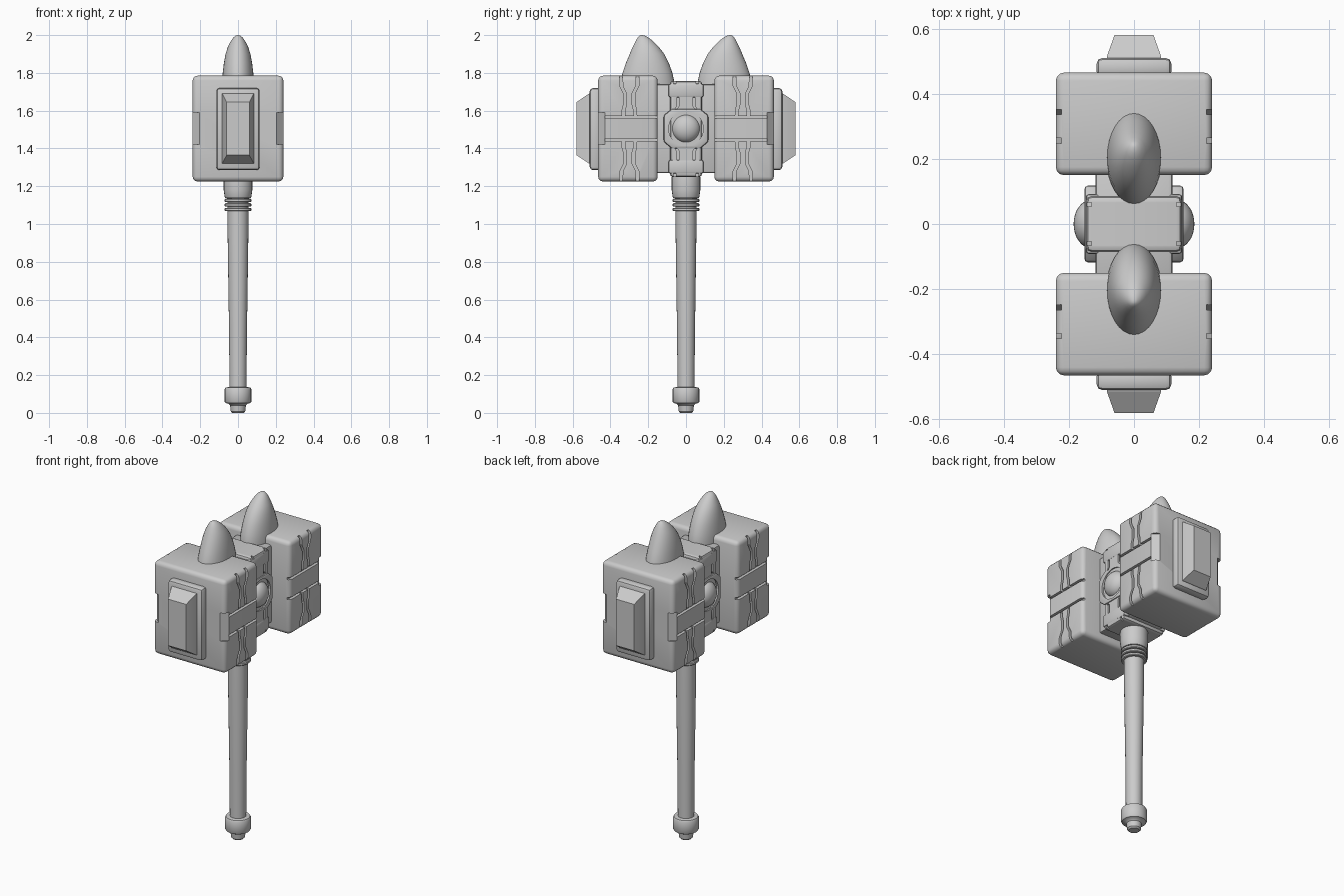
import bpy, bmesh, math
from mathutils import Matrix, Vector

if "Cube" in bpy.data.objects:
    bpy.data.objects.remove(bpy.data.objects["Cube"])

ZC = 1.505  # centre height of the head


def finish(bm, name, angle=35):
    bmesh.ops.recalc_face_normals(bm, faces=bm.faces[:])
    me = bpy.data.meshes.new(name)
    bm.to_mesh(me)
    bm.free()
    ob = bpy.data.objects.new(name, me)
    bpy.context.collection.objects.link(ob)
    if angle:
        smooth(ob, angle)
    return ob


def smooth(ob, angle=35):
    bpy.ops.object.select_all(action='DESELECT')
    ob.select_set(True)
    bpy.context.view_layer.objects.active = ob
    bpy.ops.object.shade_smooth_by_angle(angle=math.radians(angle))


def add_box(bm, lo, hi, rot=None):
    lo, hi = Vector(lo), Vector(hi)
    m = Matrix.Translation((lo + hi) / 2)
    if rot:
        m = m @ Matrix.Rotation(rot, 4, 'Z')
    bmesh.ops.create_cube(bm, size=1, matrix=m @ Matrix.Diagonal((*(hi - lo), 1)))


def box(name, lo, hi, bevel, segments=2):
    bm = bmesh.new()
    add_box(bm, lo, hi)
    bmesh.ops.bevel(bm, geom=bm.edges[:], offset=bevel, segments=segments,
                    profile=0.5, affect='EDGES')
    return finish(bm, name)


def prism(bm, pts, x0, x1):
    """Extrude a (y, z) outline from x0 to x1."""
    a = [bm.verts.new((x0, y, z)) for y, z in pts]
    b = [bm.verts.new((x1, y, z)) for y, z in pts]
    faces = [bm.faces.new(a[::-1]), bm.faces.new(b)]
    for i in range(len(pts)):
        j = (i + 1) % len(pts)
        faces.append(bm.faces.new((a[i], a[j], b[j], b[i])))
    return faces


def groove(bm, path, width, x0, x1):
    """Upright groove cutter following a (y, z) path, on both x sides and both z halves."""
    w = width / 2
    pts = [(y - w, z) for y, z in path] + [(y + w, z) for y, z in path[::-1]]
    for sx in (1, -1):
        for sz in (1, -1):
            prism(bm, [(y, ZC + sz * z) for y, z in pts], sx * x0, sx * x1)


def cut(ob, bm):
    cutter = finish(bm, "cutter", 0)
    mod = ob.modifiers.new("cut", 'BOOLEAN')
    mod.object, mod.operation, mod.solver = cutter, 'DIFFERENCE', 'EXACT'
    mod.use_self = True
    bpy.ops.object.select_all(action='DESELECT')
    ob.select_set(True)
    bpy.context.view_layer.objects.active = ob
    bpy.ops.object.modifier_apply(modifier=mod.name)
    bpy.data.objects.remove(cutter)
    smooth(ob)


def lathe(name, profile, sides=24):
    bm = bmesh.new()
    rings = [[bm.verts.new((r * math.cos(2 * math.pi * i / sides),
                            r * math.sin(2 * math.pi * i / sides), z))
              for i in range(sides)] for r, z in profile]
    loft(bm, rings)
    return finish(bm, name)


def loft(bm, rings):
    n = len(rings[0])
    for a, b in zip(rings, rings[1:]):
        for i in range(n):
            bm.faces.new((a[i], a[(i + 1) % n], b[(i + 1) % n], b[i]))
    bm.faces.new(rings[0][::-1])
    bm.faces.new(rings[-1])


ends = []  # parts repeated on the other end of the head

# Striking block with hourglass grooves, side band and notched outer corners
block = box("hammer_block", (-.24, .15, 1.225), (.24, .465, 1.785), .025, 3)
bm = bmesh.new()
for s in (1, -1):
    path = [(.30 + s * y, z) for y, z in
            ((.032, .055), (.030, .10), (.022, .13), (.022, .185), (.042, .225), (.045, .30))]
    groove(bm, path, .016, .222, .30)
    for z in (ZC - .06, ZC + .06):
        add_box(bm, (s * .261 - .039, .10, z - .007), (s * .261 + .039, .43, z + .007))
    d = .1
    c = Vector((s * (.2225 + d * .7071), .4475 + d * .7071, ZC))
    h = Vector((d, d, .085))
    add_box(bm, c - h, c + h, math.pi / 4)
cut(block, bm)
ends.append(block)

# End plate and tapered striking face
ends.append(box("end_plate", (-.115, .45, 1.285), (.115, .51, 1.72), .018, 2))
bm = bmesh.new()
loft(bm, [[bm.verts.new((sx * x, y, ZC + sz * z)) for sx, sz in ((1, 1), (-1, 1), (-1, -1), (1, -1))]
          for x, y, z in ((.085, .50, .188), (.083, .515, .184), (.06, .58, .14))])
ends.append(finish(bm, "striking_face", 15))

# Rounded horn: stacked ellipses (z, outer y, inner y, half width)
bm = bmesh.new()
rings = []
for z, yo, yi, hx in ((1.68, .35, .06, .085), (1.75, .348, .061, .085), (1.80, .336, .072, .081),
                      (1.85, .319, .090, .075), (1.90, .298, .115, .066), (1.94, .281, .146, .053),
                      (1.97, .266, .176, .037), (1.988, .255, .200, .024), (1.997, .247, .217, .012),
                      (2.0, .240, .230, .004)):
    rings.append([bm.verts.new((hx * math.cos(t), (yo + yi) / 2 + (yo - yi) / 2 * math.sin(t), z))
                  for t in (2 * math.pi * i / 32 for i in range(32))])
loft(bm, rings)
ends.append(finish(bm, "horn", 50))

for ob in ends:
    twin = ob.copy()
    twin.data = ob.data.copy()
    twin.name = "rear_" + ob.name
    twin.data.transform(Matrix.Rotation(math.pi, 4, 'Z'))
    bpy.context.collection.objects.link(twin)
    ob.name, twin.name = "rear_" + ends[ends.index(ob)].name, "front_" + ob.name

# Head core
box("connector", (-.118, -.17, 1.27), (.118, .17, 1.74), .012)
core = box("centre_block", (-.145, -.085, 1.25), (.145, .085, 1.757), .015)
bm = bmesh.new()
for s in (1, -1):
    groove(bm, [(s * y, z) for y, z in ((.062, .09), (.042, .12), (.042, .17), (.06, .20), (.06, .30))],
           .012, .13, .2)
cut(core, bm)

# Side plates flaring out around a domed stud
half = [(.085, .225), (.085, .175), (.07, .15), (.072, .115), (.115, .075)]
for side, s in (("right", 1), ("left", -1)):
    for name, lim in (("flare_plate", .152),):
        bm = bmesh.new()
        pts = [(.118, .07), (.118, -.07), (.075, -.105), (-.075, -.105),
               (-.118, -.07), (-.118, .07), (-.075, .105), (.075, .105)]
        prism(bm, [(y, ZC + z) for y, z in pts], s * .105, s * lim)
        bmesh.ops.recalc_face_normals(bm, faces=bm.faces[:])
        bmesh.ops.bevel(bm, geom=bm.edges[:], offset=.01, segments=2, profile=.5, affect='EDGES')
        plate = finish(bm, side + "_" + name)
    # corner flanges above and below the stud
    for level, sz in (("upper", 1), ("lower", -1)):
        z0, z1 = sorted((ZC + sz * .165, ZC + sz * .238))
        x0, x1 = sorted((s * .105, s * .148))
        box(f"{side}_{level}_flange", (x0, -.092, z0), (x1, .092, z1), .01)
    # recessed ring around the stud
    bm = bmesh.new()
    bmesh.ops.create_cone(bm, cap_ends=True, segments=32, radius1=.092, radius2=.092, depth=.03,
                          matrix=Matrix.Translation((s * .155, 0, ZC)) @ Matrix.Rotation(math.pi / 2, 4, 'Y'))
    cut(plate, bm)
    bm = bmesh.new()
    bmesh.ops.create_uvsphere(bm, u_segments=32, v_segments=16, radius=.075,
                              matrix=Matrix.Translation((s * .13, 0, ZC)) @ Matrix.Diagonal((.74, 1, 1, 1)))
    finish(bm, side + "_stud", 60)

# Handle parts
lathe("grip", [(.045, .12), (.047, .4), (.055, .95), (.055, 1.16)])
lathe("pommel", [(.03, 0), (.038, .008), (.042, .04), (.05, .048), (.066, .052), (.071, .06),
                 (.071, .125), (.066, .134), (.04, .138)])
lathe("collar", [(.05, 1.135), (.068, 1.138), (.071, 1.145), (.076, 1.18), (.076, 1.245), (.07, 1.28)])
for i, z in enumerate((1.077, 1.101, 1.125)):
    lathe(f"grip_ring_{i + 1}", [(.05, z - .009), (.067, z - .009), (.071, z - .005),
                                 (.071, z + .005), (.067, z + .009), (.05, z + .009)])
